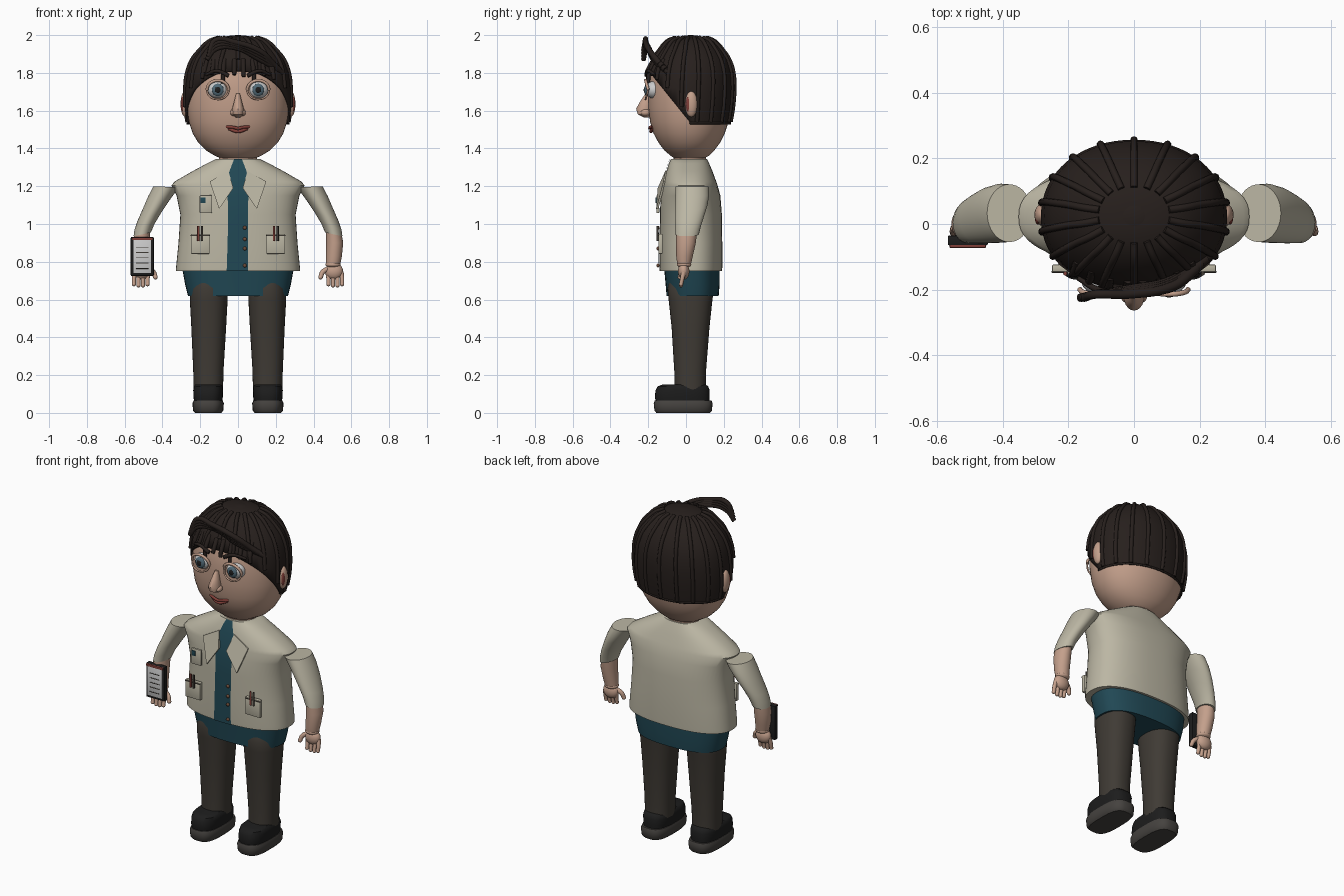
import bpy, bmesh, math
from math import sin, cos, pi, radians
from mathutils import Vector

if "Cube" in bpy.data.objects:
    bpy.data.objects.remove(bpy.data.objects["Cube"])

def material(name, r, g, b):
    m = bpy.data.materials.new(name)
    m.diffuse_color = (r, g, b, 1)
    m.use_nodes = True
    m.node_tree.nodes["Principled BSDF"].inputs["Base Color"].default_value = m.diffuse_color
    return m

SKIN = material("skin", .55, .35, .26)
HAIR = material("hair", .02, .014, .012)
CLOTH = material("jacket_cloth", .50, .47, .37)
TEAL = material("teal_cloth", .015, .065, .09)
TROUSER = material("trouser_cloth", .05, .043, .035)
SHOE = material("shoe_black", .012, .012, .012)
SOLE = material("sole_grey", .06, .055, .05)
WHITE = material("eye_white", .65, .65, .62)
IRIS = material("iris_blue", .08, .14, .18)
LIP = material("lip_red", .22, .05, .04)
BROWN = material("button_brown", .15, .07, .04)

def finish(name, bm, mat, angle=40):
    bmesh.ops.recalc_face_normals(bm, faces=bm.faces)
    me = bpy.data.meshes.new(name)
    bm.to_mesh(me)
    bm.free()
    me.materials.append(mat)
    ob = bpy.data.objects.new(name, me)
    bpy.context.collection.objects.link(ob)
    bpy.ops.object.select_all(action='DESELECT')
    ob.select_set(True)
    bpy.context.view_layer.objects.active = ob
    bpy.ops.object.shade_smooth_by_angle(angle=radians(angle))
    return ob

def ring_point(r, a, n):
    # r = centre x, y, z, radius x, radius y, tilt about y
    cx, cy, cz, rx, ry, tilt = r
    u = math.copysign(abs(cos(a)) ** (2 / n), cos(a)) * rx
    v = math.copysign(abs(sin(a)) ** (2 / n), sin(a)) * ry
    return Vector((cx + u * cos(radians(tilt)), cy + v, cz + u * sin(radians(tilt))))

def loft_mesh(rings, n=2, seg=40):
    bm = bmesh.new()
    rows = [[bm.verts.new(ring_point(r, 2 * pi * i / seg, n)) for i in range(seg)] for r in rings]
    for a, b in zip(rows, rows[1:]):
        for i in range(seg):
            j = (i + 1) % seg
            bm.faces.new((a[i], a[j], b[j], b[i]))
    bm.faces.new(rows[0])
    bm.faces.new(rows[-1])
    return bm

def loft(name, rings, mat, n=2, seg=40):
    return finish(name, loft_mesh(rings, n, seg), mat)

def ball(name, loc, rad, mat):
    bm = bmesh.new()
    bmesh.ops.create_uvsphere(bm, u_segments=24, v_segments=14, radius=1)
    for v in bm.verts:
        v.co = Vector(loc) + Vector([a * b for a, b in zip(v.co, rad)])
    return finish(name, bm, mat)

def box(name, loc, size, mat, bevel=.004):
    bm = bmesh.new()
    bmesh.ops.create_cube(bm, size=1)
    for v in bm.verts:
        v.co = Vector(loc) + Vector([a * b for a, b in zip(v.co, size)])
    bmesh.ops.bevel(bm, geom=bm.edges[:], offset=bevel, segments=2, affect='EDGES', profile=.5)
    return finish(name, bm, mat)

def tube(name, pts, rad, mat, taper=1.0, smooth=True):
    cu = bpy.data.curves.new(name, 'CURVE')
    cu.dimensions = '3D'
    cu.bevel_depth = rad
    cu.bevel_resolution = 3
    cu.use_fill_caps = True
    cu.resolution_u = 6
    sp = cu.splines.new('BEZIER')
    sp.bezier_points.add(len(pts) - 1)
    for i, (b, p) in enumerate(zip(sp.bezier_points, pts)):
        b.co = p
        b.handle_left_type = b.handle_right_type = 'AUTO' if smooth else 'VECTOR'
        b.radius = 1 + (taper - 1) * i / (len(pts) - 1)
    cu.materials.append(mat)
    ob = bpy.data.objects.new(name, cu)
    bpy.context.collection.objects.link(ob)

def plate(name, pts, thick, mat):
    bm = bmesh.new()
    f = bm.faces.new([bm.verts.new(p) for p in pts])
    g = bmesh.ops.extrude_face_region(bm, geom=[f])['geom']
    bmesh.ops.translate(bm, vec=(0, thick, 0), verts=[v for v in g if isinstance(v, bmesh.types.BMVert)])
    return finish(name, bm, mat)

# Head: height, half width, front y, back y
HEAD = [(1.34, .07, -.05, .08), (1.36, .12, -.08, .12), (1.39, .17, -.115, .15), (1.43, .21, -.145, .18),
        (1.48, .24, -.172, .205), (1.54, .26, -.19, .225), (1.62, .272, -.2, .238), (1.72, .272, -.2, .245),
        (1.80, .262, -.19, .24), (1.87, .235, -.165, .218), (1.92, .195, -.13, .185),
        (1.955, .145, -.09, .142), (1.975, .095, -.045, .1), (1.985, .03, .0, .05)]
def head_rings(grow):
    return [(0, (f + b) / 2, z + (grow if z > 1.95 else 0), w + grow, (b - f) / 2 + grow, 0) for z, w, f, b in HEAD]
loft("head", head_rings(0), SKIN, 2.1, 48)

# Hair cap trimmed by a level nape and a slanted fringe line
bm = loft_mesh(head_rings(.012), 2.1, 64)
for co, no in (((0, 0, 1.54), (0, 0, 1)), ((0, .02, 1.54), (0, 1.24, 1))):
    bmesh.ops.bisect_plane(bm, geom=bm.verts[:] + bm.edges[:] + bm.faces[:], plane_co=co,
                           plane_no=no, clear_inner=True)
cap = finish("hair_cap", bm, HAIR)
solid = cap.modifiers.new("thickness", 'SOLIDIFY')
solid.thickness = .012

# Hair strands radiating from the crown
for k in range(18):
    a = 2 * pi * (k + .5) / 18
    pts = [ring_point(r, a, 2.1) for r in reversed(head_rings(.012))]
    pts = [p for p in pts[1:] if p.z >= 1.535 and p.z >= 1.54 + (.02 - p.y) * 1.24]
    tube("hair_strand", pts, .011, HAIR)
ball("hair_crown", (0, .025, 1.98), (.065, .06, .02), HAIR)

# Swept forelock and short fringe
for i in range(4):
    d = i * .016
    tube("forelock", [(.235 - d, -.09 - d, 1.80 + d), (.12, -.17 - d * .4, 1.87 + d * .9), (-.02, -.20 - d * .3, 1.935 + d * .6),
                      (-.12, -.215, 1.925 + d), (-.165 + d * .3, -.225, 1.87 + d)], .016, HAIR, .8)
for x, z in ((-.19, 1.77), (-.14, 1.79), (-.08, 1.745), (-.02, 1.79), (.03, 1.78), (.085, 1.75), (.14, 1.785), (.19, 1.765)):
    y = -.2 + x * x * 1.6
    tube("fringe_lock", [(x * .9, y + .03, 1.87), (x * .97, y - .005, 1.81), (x, y - .012, z)], .014, HAIR, .7)

# Face and ears
for s in (-1, 1):
    ball("eyeball", (s * .107, -.168, 1.71), (.055, .048, .047), WHITE)
    ball("iris", (s * .107, -.207, 1.71), (.031, .014, .033), IRIS)
    ball("pupil", (s * .107, -.217, 1.71), (.016, .007, .017), SHOE)
    arc = [(s * .107 + .058 * cos(t), -.2 - .014 * sin(t), 1.71 + .05 * sin(t)) for t in [pi * i / 6 for i in range(7)]]
    tube("upper_eyelid", arc, .008, SKIN)
    tube("lower_eyelid", [(x, y, 3.42 - z) for x, y, z in arc], .005, SKIN)
    tube("eyebrow", [(s * .05, -.205, 1.785), (s * .11, -.2, 1.81), (s * .17, -.165, 1.79)], .011, HAIR, .7)
    ball("ear", (s * .28, .028, 1.635), (.024, .033, .068), SKIN)
    ball("inner_ear", (s * .292, .015, 1.635), (.01, .017, .042), LIP)
    ball("nostril", (s * .024, -.215, 1.59), (.017, .025, .018), SKIN)
loft("nose", [(0, -.205, 1.565, .012, .02, 0), (0, -.22, 1.58, .03, .035, 0), (0, -.222, 1.61, .031, .042, 0),
              (0, -.212, 1.65, .02, .03, 0), (0, -.2, 1.69, .01, .015, 0)], SKIN, 2, 20)
tube("upper_lip", [(-.06, -.175, 1.515), (-.025, -.19, 1.512), (0, -.192, 1.507), (.025, -.19, 1.512), (.06, -.175, 1.515)], .008, LIP)
tube("lower_lip", [(-.05, -.173, 1.506), (0, -.186, 1.49), (.05, -.173, 1.506)], .009, LIP)

# Torso: neck, jacket, shirt tail
loft("neck", [(0, .02, 1.28, .1, .085, 0), (0, .02, 1.38, .1, .085, 0)], SKIN)
JACKET = [(0, .026, .75, .328, .165, 0), (0, .026, .77, .328, .166, 0), (0, .026, .9, .315, .166, 0),
          (0, .026, 1.05, .305, .164, 0), (0, .024, 1.15, .325, .158, 0), (0, .022, 1.205, .352, .145, 0),
          (0, .02, 1.225, .335, .14, 0), (0, .018, 1.28, .24, .122, 0), (0, .016, 1.32, .165, .107, 0),
          (0, .016, 1.345, .115, .095, 0)]
loft("jacket", JACKET, CLOTH, 2.4, 56)
loft("shirt_tail", [(0, .035, .62, .265, .138, 0), (0, .035, .68, .28, .143, 0), (0, .03, .79, .30, .148, 0)], TEAL, 2.5)

def chest_y(x, z):
    # front surface of the jacket
    for a, b in zip(JACKET, JACKET[1:]):
        if a[2] <= z <= b[2]:
            t = (z - a[2]) / (b[2] - a[2])
            cy, w, d = (a[i] + (b[i] - a[i]) * t for i in (1, 3, 4))
            return cy - d * (1 - abs(x / w) ** 2.4) ** (1 / 2.4)

# Shirt front showing between the jacket edges
bm = bmesh.new()
rows = []
for z, x0, x1 in ((.75, -.06, .052), (.9, -.055, .052), (1.05, -.052, .052), (1.15, -.055, .055),
                  (1.22, -.06, .055), (1.28, -.045, .045), (1.32, -.03, .03), (1.345, -.02, .02)):
    rows.append([bm.verts.new((x, chest_y(x, z) - .005, z)) for x in [x0 + (x1 - x0) * i / 4 for i in range(5)]])
for a, b in zip(rows, rows[1:]):
    for i in range(4):
        bm.faces.new((a[i], a[i + 1], b[i + 1], b[i]))
finish("shirt_front", bm, TEAL)
for z in (.78, .87, .92, .98):
    ball("button", (.036, -.148, z), (.01, .008, .01), BROWN)

# Lapels, pockets, pens, name badge
for s in (-1, 1):
    plate("lapel", [(s * .05, -.11, 1.28), (s * .15, -.12, 1.225), (s * .10, -.158, 1.08), (s * .025, -.15, 1.19)], .012, CLOTH)
    box("pocket", (s * .2, -.135, .895), (.1, .022, .105), CLOTH)
    box("pocket_trim", (s * .2, -.146, .94), (.102, .006, .006), TROUSER, .001)
    for i, m in enumerate((LIP, TROUSER)):
        x = s * .2 - .01 + .02 * i
        tube("pen", [(x, -.151, .91), (x, -.151, .99)], .006, m)
box("badge", (-.17, -.15, 1.105), (.065, .014, .095), CLOTH)
box("badge_panel", (-.185, -.158, 1.125), (.025, .006, .03), TEAL, .001)

# Arms and hands
for s in (-1, 1):
    def limb(*r):
        return [(s * x, y, z, w, d, s * t) for x, y, z, w, d, t in r]
    loft("sleeve", limb((.38, .033, 1.197, .068, .088, 2), (.405, .033, 1.155, .072, .09, -8), (.435, .028, 1.1, .074, .086, -18),
                        (.468, .018, 1.04, .068, .077, -20), (.495, .01, .985, .055, .068, -16), (.507, .005, .945, .047, .063, -12)), CLOTH)
    loft("forearm", limb((.507, .003, .96, .041, .056, -8), (.512, 0, .9, .045, .052, 0), (.508, -.008, .83, .042, .044, 0),
                         (.503, -.01, .785, .038, .036, 0)), SKIN, 2, 28)
    ball("wrist", (s * .503, -.01, .785), (.041, .038, .018), SKIN)
    ball("palm", (s * .508, -.012, .75), (.048, .03, .045), SKIN)
    for i in range(4):
        x = .475 + i * .024
        tip = (s * (x + .004), -.026, .672 + .006 * abs(i - 1.5))
        tube("finger", [(s * x, -.012, .745), (s * (x + .004), -.02, .71), tip], .0125, SKIN, .85)
        ball("fingertip", tip, (.011, .011, .011), SKIN)
    tube("thumb", [(s * .48, -.015, .765), (s * .448, -.025, .745), (s * .437, -.032, .718)], .014, SKIN, .85)
    ball("thumb_tip", (s * .437, -.032, .718), (.012, .012, .012), SKIN)

# Legs and shoes
    loft("trouser_leg", limb((.157, .022, .12, .078, .083, 0), (.157, .022, .22, .08, .084, 0), (.155, .024, .45, .092, .1, 0),
                             (.155, .024, .6, .1, .116, 0), (.155, .026, .66, .098, .124, 0), (.155, .03, .69, .085, .12, 0)), TROUSER, 2.3)
    loft("shoe_sole", limb((.158, -.015, 0, .07, .142, 0), (.158, -.015, .012, .08, .152, 0), (.158, -.015, .05, .083, .156, 0),
                           (.158, -.015, .066, .077, .15, 0)), SOLE, 3)
    loft("shoe_upper", limb((.158, -.018, .06, .074, .142, 0), (.158, -.02, .085, .078, .145, 0), (.158, -.018, .12, .079, .143, 0),
                            (.158, -.016, .14, .076, .134, 0), (.158, -.01, .15, .066, .115, 0)), SHOE, 2.8)

# Notebook held in one hand
box("notebook_cover", (-.507, -.05, .828), (.122, .03, .205), SHOE)
box("notebook_page", (-.507, -.065, .828), (.095, .008, .175), WHITE, .001)
for i in range(5):
    box("page_line", (-.507, -.0695, .765 + i * .028), (.065, .003, .004), TROUSER, .0005)
box("notebook_clip", (-.507, -.067, .922), (.11, .012, .014), LIP, .002)
